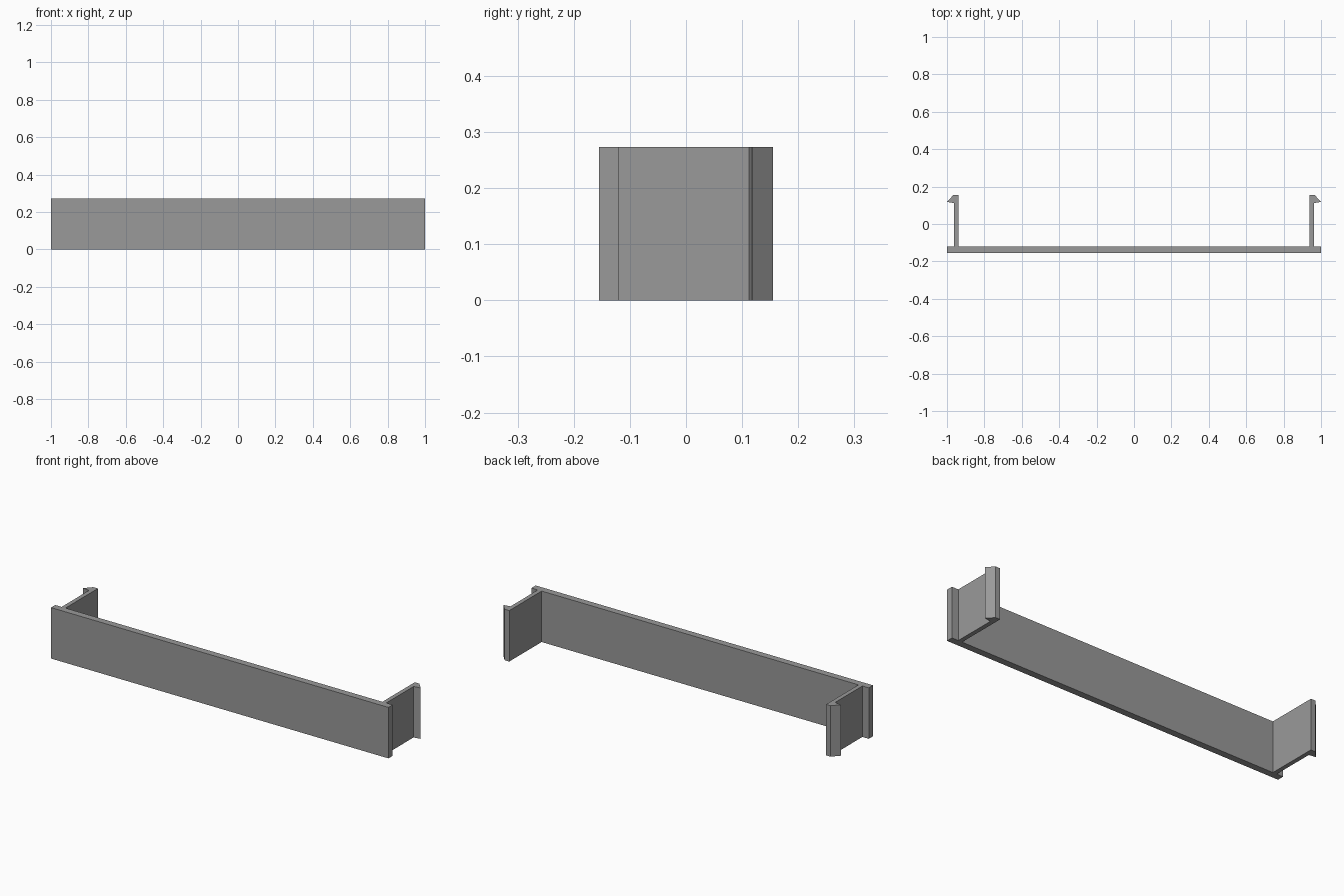
import bpy
import bmesh

if "Cube" in bpy.data.objects:
    bpy.data.objects.remove(bpy.data.objects["Cube"])

HEIGHT = 0.273

grey = bpy.data.materials.new("plain_grey")
grey.diffuse_color = (0.32, 0.32, 0.32, 1.0)
grey.use_nodes = True
grey.node_tree.nodes["Principled BSDF"].inputs["Base Color"].default_value = grey.diffuse_color


def extrude_profile(name, points):
    """Make a straight prism from a plan outline."""
    bm = bmesh.new()
    base = bm.faces.new([bm.verts.new((x, y, 0)) for x, y in points])
    top = bmesh.ops.extrude_face_region(bm, geom=[base])["geom"]
    verts = [v for v in top if isinstance(v, bmesh.types.BMVert)]
    bmesh.ops.translate(bm, verts=verts, vec=(0, 0, HEIGHT))
    bmesh.ops.recalc_face_normals(bm, faces=bm.faces)
    mesh = bpy.data.meshes.new(name)
    bm.to_mesh(mesh)
    bm.free()
    mesh.materials.append(grey)
    obj = bpy.data.objects.new(name, mesh)
    bpy.context.collection.objects.link(obj)
    return obj


# Long front panel
extrude_profile("front_panel", [(-1, -0.155), (1, -0.155), (1, -0.119), (-1, -0.119)])

# Clip arms: thin wall ending in an outward barb with a sloped nose
arm = [(0.939, -0.119), (0.962, -0.119), (0.962, 0.112),
       (1.0, 0.118), (0.966, 0.155), (0.939, 0.155)]
for side, sign in (("right", 1), ("left", -1)):
    extrude_profile(f"{side}_clip_arm", [(sign * x, y) for x, y in arm])
